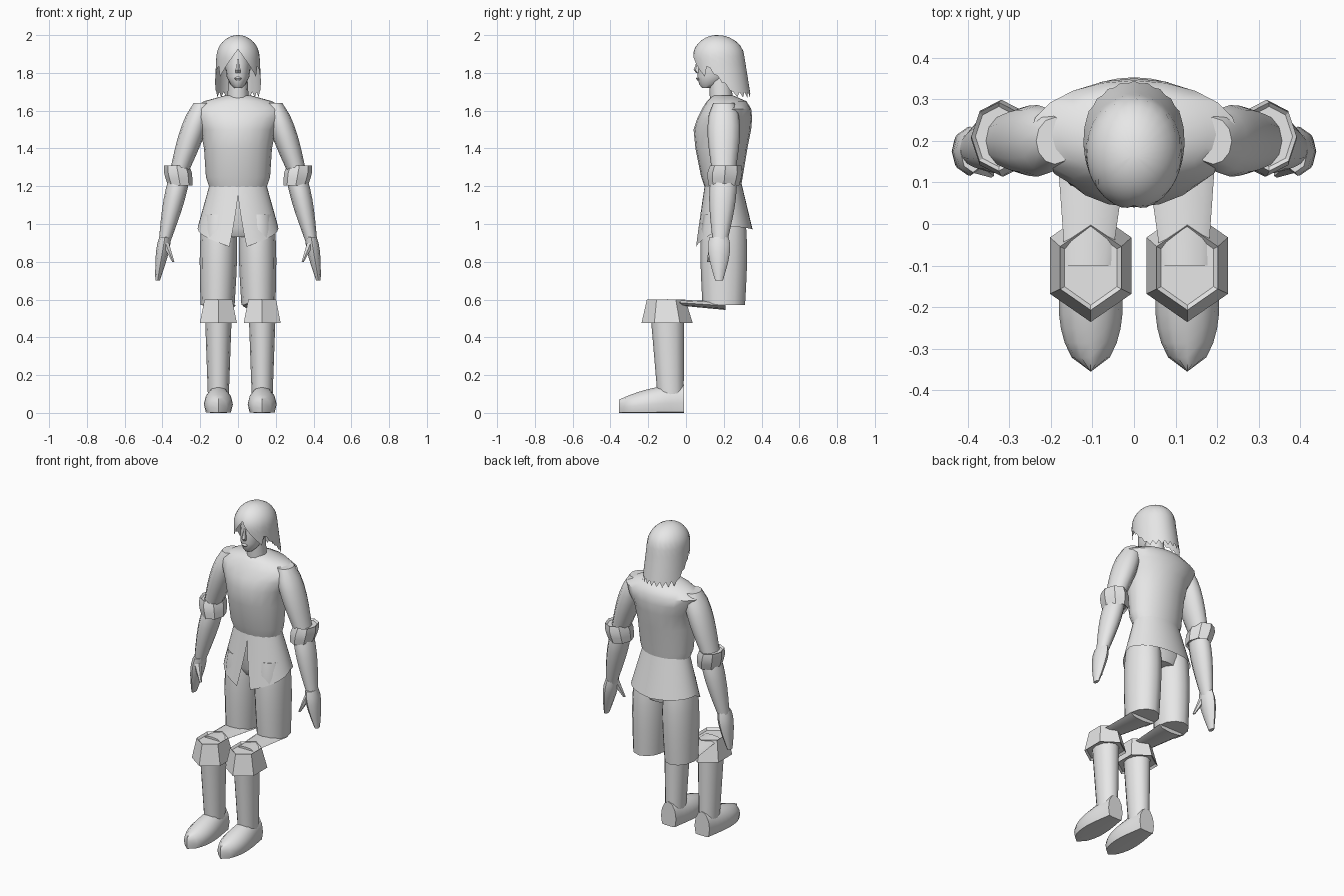
import bpy, bmesh, math
from math import sin, cos, pi, sqrt

cube = bpy.data.objects.get("Cube")
if cube:
    bpy.data.objects.remove(cube, do_unlink=True)

LIGHT_GREY = (0.8, 0.8, 0.8, 1)
grey = bpy.data.materials.new("plain grey")
grey.use_nodes = True
grey.diffuse_color = LIGHT_GREY
grey.node_tree.nodes["Principled BSDF"].inputs["Base Color"].default_value = LIGHT_GREY
SIDES = (("left", 1), ("right", -1))


def finish(name, bm, angle=45):
    """Turn the bmesh into a shaded grey object."""
    mesh = bpy.data.meshes.new(name)
    bm.to_mesh(mesh)
    bm.free()
    mesh.materials.append(grey)
    ob = bpy.data.objects.new(name, mesh)
    bpy.context.collection.objects.link(ob)
    bpy.ops.object.select_all(action='DESELECT')
    ob.select_set(True)
    bpy.context.view_layer.objects.active = ob
    bpy.ops.object.shade_smooth_by_angle(angle=math.radians(angle))


def skin(bm, rows, closed):
    """Join rows of vertices with quads."""
    for a, b in zip(rows, rows[1:]):
        for i in range(len(a) if closed else len(a) - 1):
            k = (i + 1) % len(a)
            bm.faces.new((a[i], a[k], b[k], b[i]))


def clean(bm):
    bmesh.ops.remove_doubles(bm, verts=bm.verts, dist=0.0003)
    bmesh.ops.recalc_face_normals(bm, faces=bm.faces)


def loft(name, rings, sides=12, along='z', recess=0, angle=45):
    """Skin elliptical rings (centre, half width, half depth), never below the ground."""
    bm = bmesh.new()
    rows = []
    for (x, y, z), width, depth in rings:
        row = []
        for i in range(sides):
            a = 2 * pi * i / sides
            across, off = width * sin(a), -depth * cos(a)
            if along == 'z':
                point = (x + across, y + off, z)
            else:
                point = (x + across, y, max(0, z + off))
            row.append(bm.verts.new(point))
        rows.append(row)
    skin(bm, rows, True)
    ends = [bm.faces.new(rows[0]), bm.faces.new(rows[-1])]
    if recess:
        bmesh.ops.recalc_face_normals(bm, faces=bm.faces)
        bmesh.ops.inset_individual(bm, faces=ends, thickness=recess, depth=-recess)
    clean(bm)
    finish(name, bm, angle)


def body(name, profile, sides=20):
    """Loft on the centre line from (height, half width, front, back)."""
    rings = [((0, (front + back) / 2, z), width, (back - front) / 2)
             for z, width, front, back in profile]
    loft(name, rings, sides)


def limb(part, start, end, radius, depth=1.25, bulge=0, shift=0, steps=6, **options):
    """Tapered tube with a muscle-like bulge, made for both sides."""
    for side, s in SIDES:
        rings = []
        for k in range(steps + 1):
            t = k / steps
            x, y, z = (a + (b - a) * t for a, b in zip(start, end))
            r = radius[0] + (radius[1] - radius[0]) * t + bulge * sin(pi * t ** 0.7)
            rings.append(((s * x + shift, y, z), r, r * depth))
        loft(side + "_" + part, rings, **options)


def sheet(name, top, shape, hem, gap, columns, rows, ease=1):
    """Wrapped cloth or hair with a shaped hem and an optional front slit."""
    bm = bmesh.new()
    grid = []
    for j in range(rows + 1):
        row = []
        for i in range(columns + 1):
            u = i / columns
            # d runs from zero at the front to one at the back
            d = 1 - abs(1 - 2 * u)
            z = top - (top - hem(d, i % 2)) * (j / rows) ** ease
            a = gap(z) + u * (2 * pi - 2 * gap(z))
            width, front, back = shape(z)
            y = (front + back) / 2 - (back - front) / 2 * cos(a)
            row.append(bm.verts.new((width * sin(a), y, z)))
        grid.append(row)
    skin(bm, grid, False)
    clean(bm)
    finish(name, bm, 60)


# Torso: waist, blouse fold, chest, shoulders, collar
body("tunic_top", [
    (1.19, .15, .1, .29), (1.25, .17, .08, .3), (1.4, .18, .05, .325),
    (1.5, .2, .04, .345), (1.56, .235, .06, .35), (1.61, .25, .085, .345),
    (1.65, .18, .11, .32), (1.68, .07, .14, .25)])
body("neck", [(1.6, .06, .13, .25), (1.78, .05, .12, .24)], 12)
body("trouser_seat", [(.93, .12, .12, .3), (.98, .18, .09, .31), (1.16, .15, .1, .3)], 16)


# Tunic skirt flares down to pointed front corners beside the slit
def skirt_shape(z):
    drop = 1.21 - z
    return .15 + .28 * drop, .1 - .15 * drop, .295 + .24 * drop


def skirt_hem(d, odd):
    return .88 + .22 * d if d < .5 else 1.01 - .04 * d


def skirt_gap(z):
    return max(0, 1.15 - z) * .7


sheet("tunic_skirt", 1.21, skirt_shape, skirt_hem, skirt_gap, columns=32, rows=8)

# Head with nose and lips
body("head", [
    (1.72, .02, .085, .14), (1.74, .04, .07, .18), (1.78, .06, .06, .23),
    (1.85, .07, .065, .28), (1.94, .07, .075, .27)], 16)
body("nose", [(1.8, .014, .055, .08), (1.815, .015, .04, .08), (1.87, .006, .06, .08)], 6)
body("lips", [(1.76, .01, .06, .08), (1.77, .02, .053, .08), (1.78, .01, .06, .08)], 8)


# Hair: a dome that flares below the brow, with a fringe and jagged ends
def hair_shape(z):
    brow = 1.88
    dome = sqrt(max(0, 1 - (max(0, z - brow) / (2 - brow)) ** 2))
    flare = max(0, brow - z)
    return .115 * dome + .05 * flare, .165 - .13 * dome + .1 * flare, .165 + .145 * dome + .16 * flare


def hair_hem(d, odd):
    if d < .3:
        return 1.925 - .5 * d
    if d < .6:
        return 1.85 - .5 * (d - .3) + .015 * odd
    return 1.67 + .03 * odd


def no_gap(z):
    return 0


sheet("hair", 2, hair_shape, hair_hem, no_gap, columns=48, rows=10, ease=2)

# Arms and rolled sleeves
limb("sleeve", start=(.19, .2, 1.64), end=(.31, .2, 1.28), radius=(.045, .05), bulge=.022)
limb("sleeve_cuff", start=(.325, .21, 1.31), end=(.306, .2, 1.205), radius=(.066, .065),
     bulge=.008, steps=3, sides=8, recess=.01, angle=30)
limb("forearm", start=(.31, .2, 1.25), end=(.39, .18, .9), radius=(.052, .03), bulge=.012)
limb("hand", start=(.387, .175, .93), end=(.426, .175, .7), radius=(.03, .012),
     depth=1.7, bulge=.01, sides=8)
limb("thumb", start=(.385, .15, .9), end=(.343, .12, .8), radius=(.022, .007), sides=6, steps=3)

# Trouser legs and flattened bent knees
limb("trouser_leg", start=(.1, .2, 1.05), end=(.108, .2, .57), radius=(.085, .09), bulge=.012)
limb("knee", start=(.105, .21, .567), end=(.116, -.1, .588), radius=(.088, .055),
     depth=.25, shift=.006, along='y', sides=8)

# Boots with flared folded tops, set a little towards the left
LEG, LEAN = .116, .012
limb("boot_cuff", start=(LEG, -.105, .6), end=(LEG, -.1, .475), radius=(.085, .113),
     depth=1.2, shift=LEAN, steps=1, sides=6, recess=.012, angle=20)
limb("boot_shaft", start=(LEG, -.1, .55), end=(LEG, -.08, .05), radius=(.072, .054), shift=LEAN)

# Feet: widest at the ball, falling in height towards a pointed toe
for side, s in SIDES:
    foot = []
    for k in range(11):
        t = k / 10
        width = .077 * sqrt(abs(sin(pi * (.15 + .85 * t ** 1.4))))
        height = .15 - .08 * t * t
        foot.append(((s * LEG + LEAN, -.01 - .345 * t, height * .35), width, height * .65))
    loft(side + "_boot_foot", foot, along='y')
